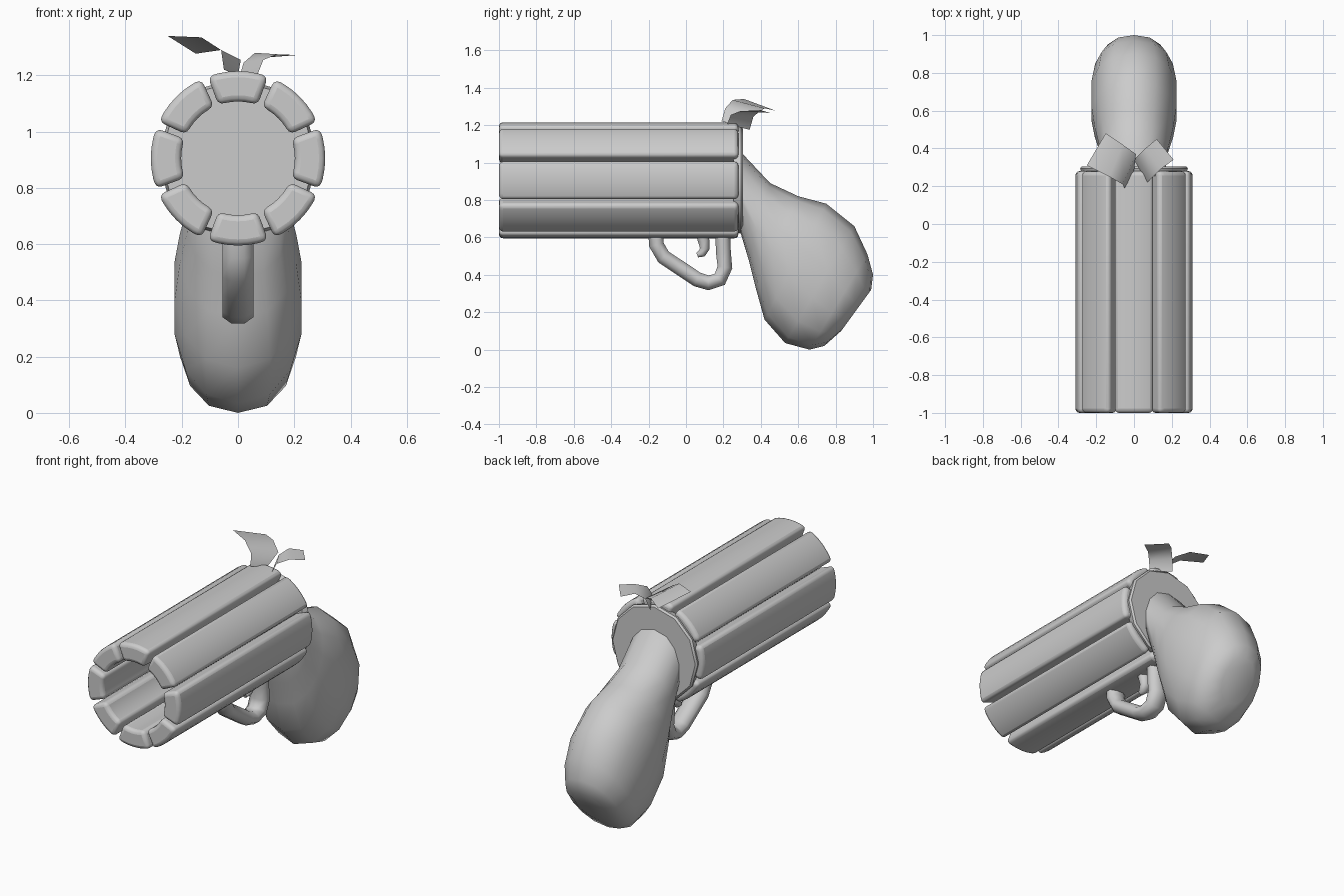
import bpy, bmesh, math
from mathutils import Vector

if "Cube" in bpy.data.objects:
    bpy.data.objects.remove(bpy.data.objects["Cube"])

AXIS_Z = 0.905


def make(name, verts, faces, angle=None):
    me = bpy.data.meshes.new(name)
    bm = bmesh.new()
    vs = [bm.verts.new(v) for v in verts]
    for f in faces:
        bm.faces.new([vs[i] for i in f])
    bmesh.ops.recalc_face_normals(bm, faces=bm.faces[:])
    bm.to_mesh(me)
    bm.free()
    ob = bpy.data.objects.new(name, me)
    bpy.context.collection.objects.link(ob)
    bpy.ops.object.select_all(action='DESELECT')
    ob.select_set(True)
    bpy.context.view_layer.objects.active = ob
    if angle:
        bpy.ops.object.shade_smooth_by_angle(angle=math.radians(angle))
    return ob


def loft(name, rings, angle=None):
    """Skin a list of equal-length closed rings and cap both ends."""
    n = len(rings[0])
    faces = [list(range(n)), list(range((len(rings) - 1) * n, len(rings) * n))]
    for r in range(len(rings) - 1):
        for i in range(n):
            j = (i + 1) % n
            faces.append([r * n + i, r * n + j, (r + 1) * n + j, (r + 1) * n + i])
    return make(name, [v for r in rings for v in r], faces, angle)


def circle_ring(y, radius, n):
    return [(radius * math.sin(2 * math.pi * i / n), y,
             AXIS_Z + radius * math.cos(2 * math.pi * i / n)) for i in range(n)]


# Barrel staves: eight bevelled arc segments with narrow gaps
for k in range(8):
    mid, half = k * 45, 20.2
    angs = [math.radians(mid - half + half * i / 3) for i in range(7)]
    section = [(0.31, a) for a in angs] + [(0.202, a) for a in reversed(angs)]
    rings = [[(r * math.cos(a), y, AXIS_Z + r * math.sin(a)) for r, a in section]
             for y in (-1.0, 0.28)]
    stave = loft(f"barrel_stave_{k + 1}", rings, 50)
    bev = stave.modifiers.new("Bevel", 'BEVEL')
    bev.width, bev.segments = 0.022, 3
    bev.limit_method, bev.angle_limit = 'ANGLE', math.radians(45)

# Breech plate closing the rear of the barrel
loft("breech_plate", [circle_ring(0.255, 0.275, 12), circle_ring(0.295, 0.285, 12),
                      circle_ring(0.305, 0.275, 12)], 30)

# Bulbous grip: sections given as top point, bottom point (y, z) and half width
sections = [((0.29, 1.06), (0.29, 0.63), 0.17), ((0.45, 0.89), (0.335, 0.48), 0.185),
            ((0.60, 0.82), (0.37, 0.34), 0.212), ((0.75, 0.78), (0.42, 0.16), 0.23),
            ((0.90, 0.66), (0.53, 0.035), 0.23), ((0.97, 0.51), (0.66, 0.0), 0.21),
            ((1.0, 0.40), (0.74, 0.02), 0.17), ((0.99, 0.32), (0.83, 0.10), 0.10)]
rings = []
for top, bot, w in sections:
    t, b = Vector((0, *top)), Vector((0, *bot))
    ring = []
    for i in range(14):
        a = 2 * math.pi * i / 14
        s, c = math.sin(a), math.cos(a)
        x = w * math.copysign(abs(s) ** 0.85, s)
        ring.append((t + b) / 2 + (t - b) / 2 * c + Vector((x, 0, 0)))
    rings.append(ring)
loft("grip", rings, 60)


def rod(name, path, radii, wide):
    """Eight-sided bar following a (y, z) path, widened across x."""
    pts = [Vector(p) for p in path]
    out = []
    for i, p in enumerate(pts):
        d = (pts[min(i + 1, len(pts) - 1)] - pts[max(i - 1, 0)]).normalized()
        nrm = Vector((-d.y, d.x))
        ring = []
        for k in range(8):
            a = math.pi * (k + 0.5) / 4
            q = p + nrm * radii[i] * math.cos(a)
            ring.append((wide * radii[i] * math.sin(a), q.x, q.y))
        out.append(ring)
    return loft(name, out, 60)


# Trigger guard loop and trigger
guard = [(-0.165, 0.66), (-0.158, 0.56), (-0.12, 0.495), (-0.03, 0.435), (0.06, 0.375),
         (0.12, 0.357), (0.18, 0.375), (0.208, 0.44), (0.2, 0.52), (0.195, 0.66)]
rod("trigger_guard", guard, [0.043] * len(guard), 1.4)
rod("trigger", [(0.075, 0.66), (0.095, 0.58), (0.1, 0.54), (0.085, 0.515), (0.06, 0.505)],
    [0.036, 0.033, 0.028, 0.024, 0.014], 1.2)


# Two curled leaves, each a ribbon between two edges running base to tip
def leaf(name, edge_a, edge_b):
    n = len(edge_a)
    make(name, edge_a + edge_b,
         [[i, i + 1, n + i + 1, n + i] for i in range(n - 1)], 80)


leaf("large_leaf",
     [(-0.05, 0.19, 1.22), (-0.06, 0.21, 1.29), (-0.13, 0.25, 1.335), (-0.25, 0.31, 1.34)],
     [(0.0, 0.28, 1.20), (0.01, 0.37, 1.255), (-0.06, 0.42, 1.29), (-0.15, 0.48, 1.277)])
leaf("small_leaf",
     [(0.07, 0.22, 1.205), (0.09, 0.24, 1.255), (0.14, 0.29, 1.275), (0.21, 0.34, 1.272)],
     [(0.0, 0.34, 1.175), (0.02, 0.36, 1.245), (0.06, 0.40, 1.28), (0.12, 0.45, 1.265)])
